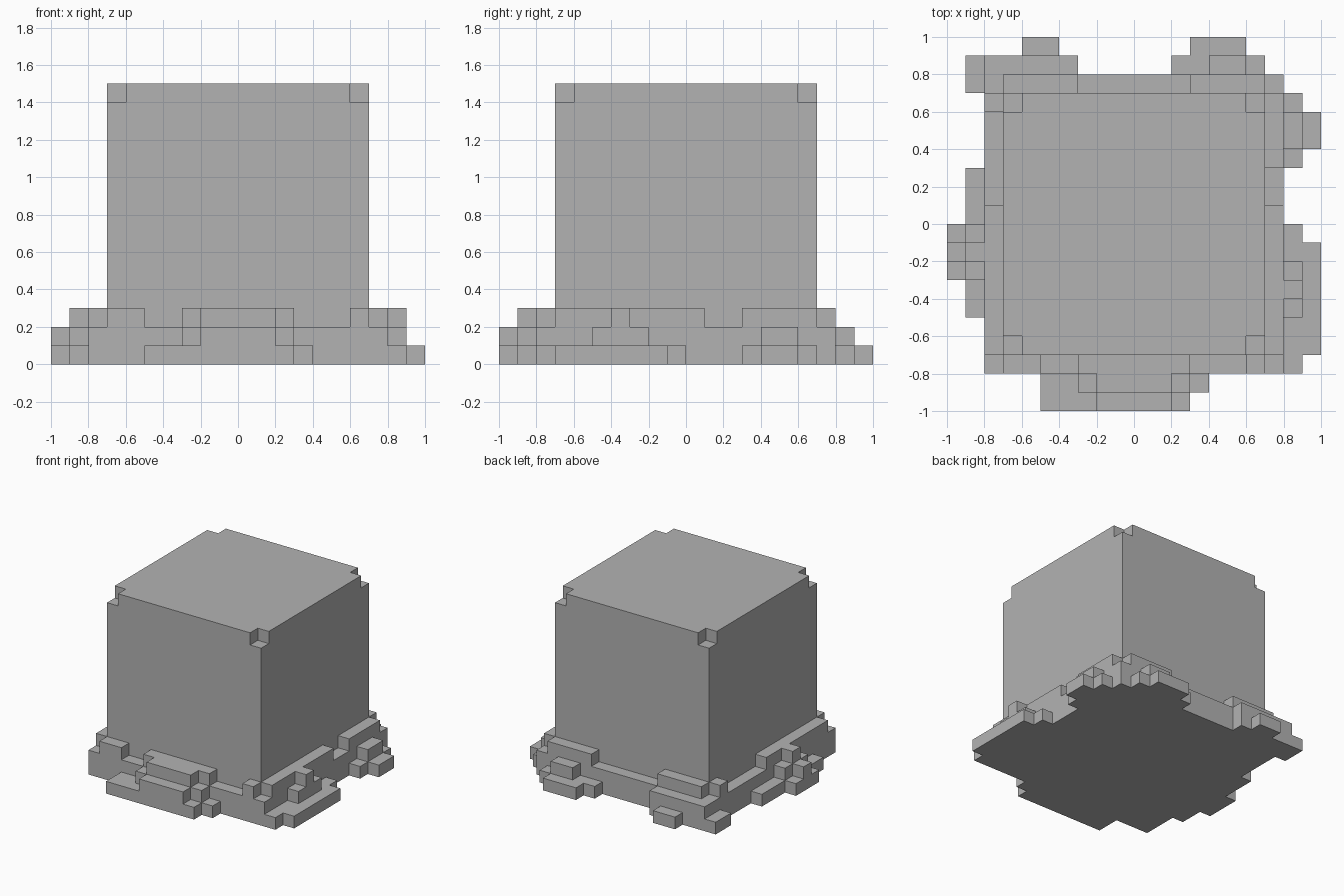
import bpy
import bmesh
from mathutils import Vector
from itertools import product

cube = bpy.data.objects.get("Cube")
if cube:
    bpy.data.objects.remove(cube, do_unlink=True)

UNIT = 0.1  # edge of one small cube

grey = bpy.data.materials.new("plain_grey")
grey.use_nodes = True
colour = (0.45, 0.45, 0.45, 1)
grey.diffuse_color = colour
grey.node_tree.nodes["Principled BSDF"].inputs["Base Color"].default_value = colour


def cells(x0, x1, y0, y1, z0, z1):
    """Grid cells filling a box."""
    return set(product(range(x0, x1), range(y0, y1), range(z0, z1)))


def build(name, part, occupied):
    """Make a mesh from the exposed cell sides of one part."""
    bm = bmesh.new()
    corners = {}

    def corner(point):
        key = tuple(round(c) for c in point)
        if key not in corners:
            corners[key] = bm.verts.new(Vector(key) * UNIT)
        return corners[key]

    for cell in sorted(part):
        base = Vector(cell)
        for axis, side in product(range(3), (0, 1)):
            step = Vector((0, 0, 0))
            step[axis] = 1
            neighbour = base + step * (1 if side else -1)
            if tuple(int(c) for c in neighbour) in occupied:
                continue
            u, v = Vector((0, 0, 0)), Vector((0, 0, 0))
            u[(axis + 1) % 3] = 1
            v[(axis + 2) % 3] = 1
            start = base + step * side
            loop = [start, start + u, start + u + v, start + v]
            if not side:
                loop.reverse()
            bm.faces.new([corner(p) for p in loop])

    # merge the small squares into large flat faces
    bmesh.ops.dissolve_limit(bm, angle_limit=0.01, verts=bm.verts, edges=bm.edges)
    mesh = bpy.data.meshes.new(name)
    bm.to_mesh(mesh)
    bm.free()
    mesh.materials.append(grey)
    obj = bpy.data.objects.new(name, mesh)
    bpy.context.collection.objects.link(obj)


# main block with its four top corners nibbled off
block = cells(-7, 7, -7, 7, 0, 15)
block -= set(product((-7, 6), (-7, 6), (14,)))

# stepped rubble around the foot: x range, y range for each tier
bottom_tier = [
    (-8, 8, -8, 8),
    (-5, 3, -10, -8), (3, 4, -9, -8),                       # front
    (8, 9, -8, 0), (9, 10, -7, -1), (8, 9, 3, 7), (9, 10, 4, 6),
    (2, 7, 8, 9), (3, 6, 9, 10),                            # back
    (-9, -3, 8, 9), (-9, -8, 7, 8), (-6, -4, 9, 10),
    (-9, -8, -5, 3), (-10, -9, -3, 0),
]
middle_tier = [
    (-8, 8, -8, 8),
    (-2, 2, -10, -9), (-3, 3, -9, -8),                      # front
    (8, 9, -5, -2), (8, 9, 4, 6),
    (4, 6, 8, 9), (-8, -3, 8, 9),                           # back
    (-9, -8, -3, 0), (-10, -9, -2, -1),
]
top_tier = [
    (-7, -5, -8, -7), (-3, 3, -8, -7), (6, 7, -8, -7), (-2, 2, -9, -8),
    (7, 8, -7, 1), (7, 8, 3, 7), (8, 9, -4, -3),
    (3, 7, 7, 8), (-7, -3, 7, 8),                           # back
    (-8, -7, -7, 1), (-8, -7, 6, 7), (-9, -8, -2, -1),
]

rubble = set()
for level, tier in enumerate((bottom_tier, middle_tier, top_tier)):
    for area in tier:
        rubble |= cells(*area, level, level + 1)
rubble -= block

filled = block | rubble
build("main_block", block, filled)
build("base_rubble", rubble, filled)
